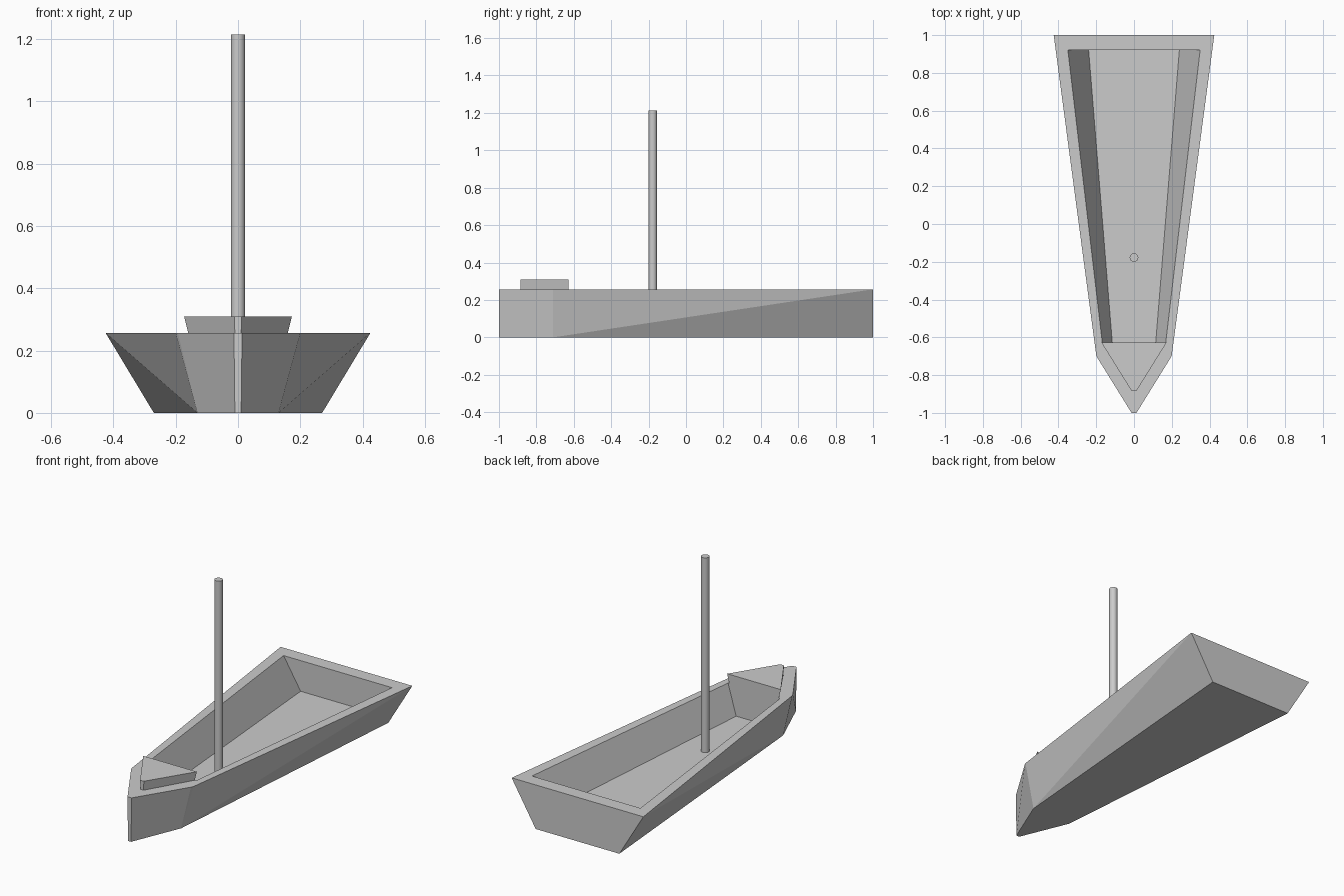
import bpy, bmesh

if "Cube" in bpy.data.objects:
    bpy.data.objects.remove(bpy.data.objects["Cube"])


def mesh_object(name, bm):
    bmesh.ops.recalc_face_normals(bm, faces=bm.faces)
    mesh = bpy.data.meshes.new(name)
    bm.to_mesh(mesh)
    bm.free()
    obj = bpy.data.objects.new(name, mesh)
    bpy.context.collection.objects.link(obj)
    return obj


def closed_loop(bm, half, z):
    """Mirror a right-hand half outline (stern to bow) into a full ring."""
    pts = list(half) + [(-x, y) for x, y in reversed(half)]
    return [bm.verts.new((x, y, z)) for x, y in pts]


RIM, FLOOR = 0.257, 0.078

# Open hull: flared outside, rim and hollow inside
bm = bmesh.new()
top = closed_loop(bm, [(0.425, 1), (0.2, -0.695), (0.193, -0.71), (0.013, -1)], RIM)
bottom = closed_loop(bm, [(0.27, 1), (0.13, -0.71), (0.01, -1)], 0)
inner = closed_loop(bm, [(0.35, 0.92), (0.168, -0.627)], RIM)
floor = closed_loop(bm, [(0.24, 0.92), (0.115, -0.627)], FLOOR)
bm.faces.new(bottom)
bm.faces.new(floor)
for i in range(4):
    j = (i + 1) % 4
    bm.faces.new((inner[i], inner[j], floor[j], floor[i]))

# Both hull sides, listed from stern to bow
for t, b, n in ((top[:4], bottom[:3], inner[:2]),
                (top[:3:-1], bottom[:2:-1], inner[:1:-1])):
    bm.faces.new((t[0], t[1], b[1]))
    bm.faces.new((t[0], b[1], b[0]))
    bm.faces.new((t[1], t[2], b[1]))
    bm.faces.new((t[2], t[3], b[2], b[1]))
    bm.faces.new((t[0], t[1], n[1], n[0]))

# Stern, stem and the remaining rim pieces
bm.faces.new((top[0], top[7], bottom[5], bottom[0]))
bm.faces.new((top[3], top[4], bottom[3], bottom[2]))
bm.faces.new((top[0], top[7], inner[3], inner[0]))
bm.faces.new(top[1:7] + [inner[2], inner[1]])
mesh_object("hull", bm)

# Raised wedge on the bow
bm = bmesh.new()
low = closed_loop(bm, [(0.16, -0.627), (0.01, -0.885)], RIM)
high = closed_loop(bm, [(0.173, -0.627), (0.012, -0.885)], 0.31)
bm.faces.new(low)
bm.faces.new(high)
for i in range(4):
    j = (i + 1) % 4
    bm.faces.new((low[i], low[j], high[j], high[i]))
mesh_object("bow_block", bm)

# Mast standing on the floor
MAST_TOP = 1.214
bpy.ops.mesh.primitive_cylinder_add(vertices=16, radius=0.023, depth=MAST_TOP - FLOOR,
                                    location=(0, -0.178, (MAST_TOP + FLOOR) / 2))
bpy.context.object.name = "mast"
bpy.ops.object.shade_smooth_by_angle()
